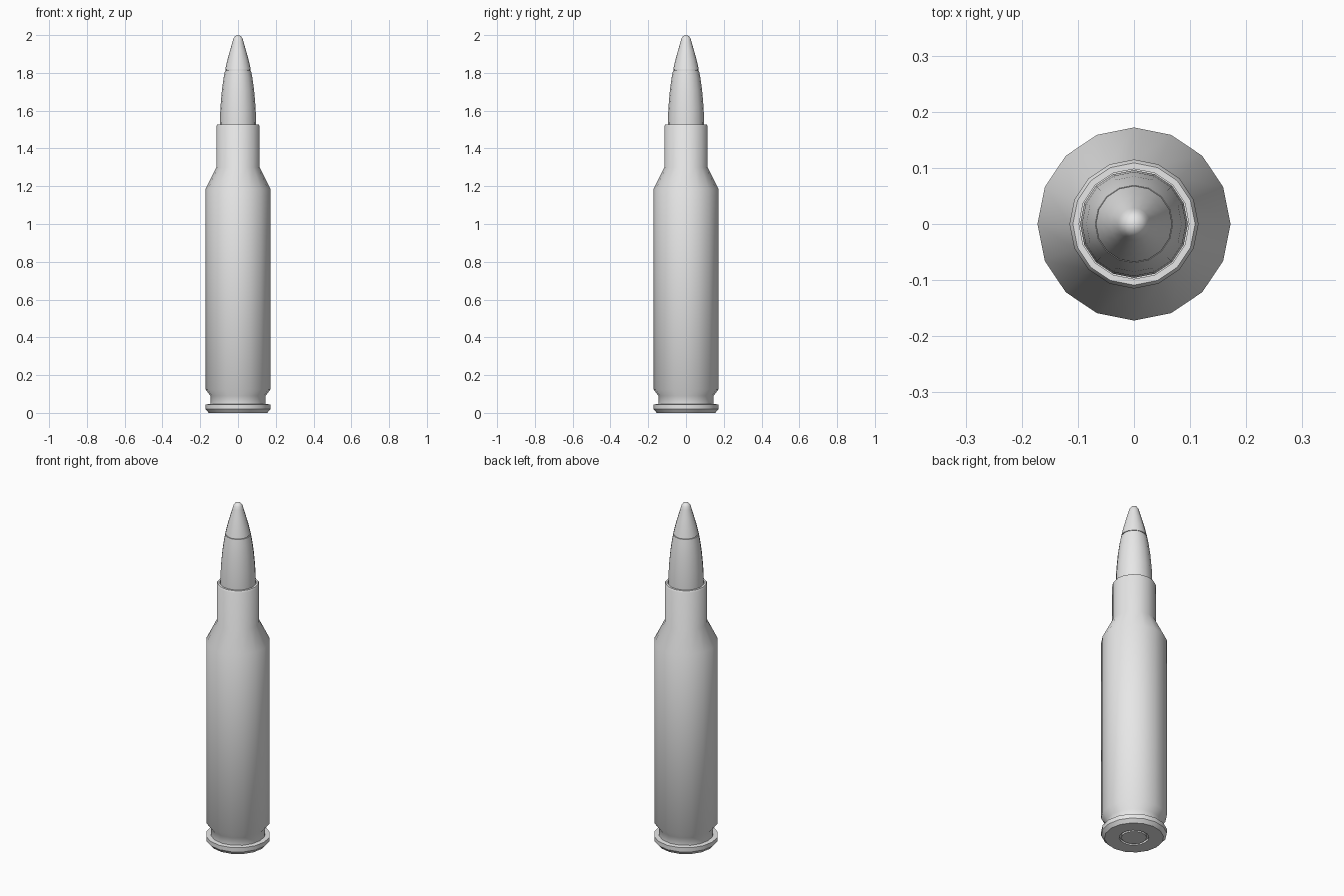
import bpy, bmesh, math

cube = bpy.data.objects.get("Cube")
if cube:
    bpy.data.objects.remove(cube, do_unlink=True)

grey = bpy.data.materials.new("plain grey")
grey.use_nodes = True
grey.diffuse_color = (0.8, 0.8, 0.8, 1)
grey.node_tree.nodes["Principled BSDF"].inputs["Base Color"].default_value = (0.8, 0.8, 0.8, 1)

SIDES = 16


def lathe(name, profile, angle):
    """Turn a (radius, z) profile, listed bottom to top, around the z axis."""
    bm = bmesh.new()
    rings = []
    for r, z in profile:
        if r == 0:
            rings.append([bm.verts.new((0, 0, z))] * SIDES)
        else:
            rings.append([bm.verts.new((r * math.cos(2 * math.pi * i / SIDES),
                                        r * math.sin(2 * math.pi * i / SIDES), z))
                          for i in range(SIDES)])
    for a, b in zip(rings, rings[1:]):
        for i in range(SIDES):
            j = (i + 1) % SIDES
            corners = dict.fromkeys((a[i], a[j], b[j], b[i]))
            bm.faces.new(list(corners))
    mesh = bpy.data.meshes.new(name)
    bm.to_mesh(mesh)
    bm.free()
    mesh.materials.append(grey)
    obj = bpy.data.objects.new(name, mesh)
    bpy.context.collection.objects.link(obj)
    bpy.ops.object.select_all(action='DESELECT')
    obj.select_set(True)
    bpy.context.view_layer.objects.active = obj
    bpy.ops.object.shade_smooth_by_angle(angle=math.radians(angle))
    return obj


# Case: grooved base, rim, extractor groove, body, shoulder, neck and open mouth
lathe("case", [
    (0, 0.0), (0.066, 0.0), (0.066, 0.012), (0.078, 0.012), (0.078, 0.0),
    (0.155, 0.0), (0.172, 0.02), (0.172, 0.045), (0.146, 0.047),
    (0.146, 0.09), (0.172, 0.125), (0.172, 1.185), (0.115, 1.30),
    (0.115, 1.518), (0.109, 1.528), (0.098, 1.528), (0.098, 1.46),
], 39)

# Projectile body, seated inside the mouth
lathe("projectile", [
    (0, 1.46), (0.096, 1.46), (0.096, 1.54), (0.093, 1.62), (0.085, 1.71),
    (0.076, 1.775), (0.069, 1.812), (0.064, 1.812), (0.064, 1.818),
], 35)

# Separate tip above a fine groove
lathe("tip", [
    (0.064, 1.818), (0.068, 1.818), (0.056, 1.87), (0.042, 1.92), (0.029, 1.965),
    (0.024, 1.983), (0.015, 1.995), (0, 2.0),
], 45)
